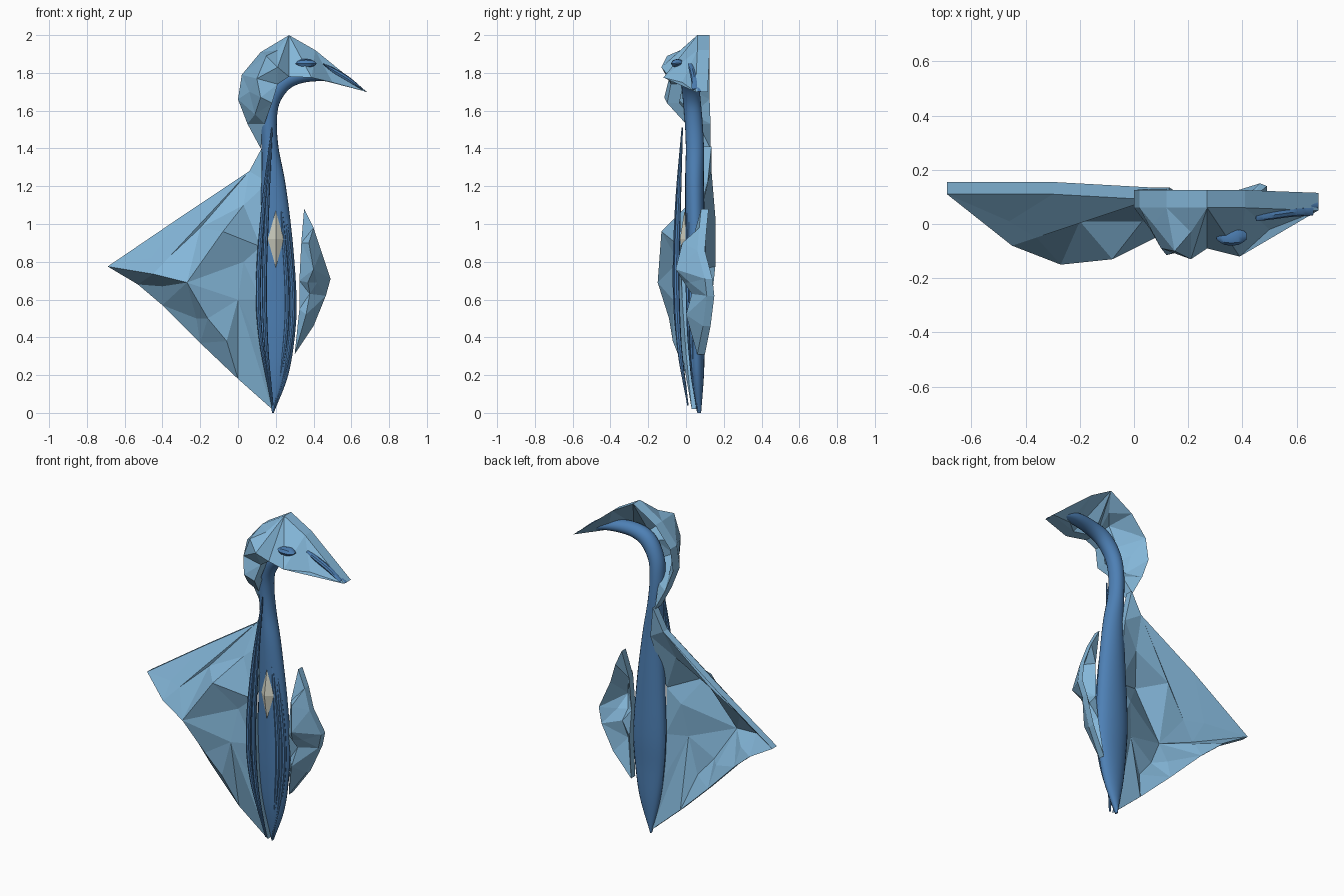
import bpy, bmesh, math
from mathutils import Vector
from mathutils.geometry import delaunay_2d_cdt
from mathutils.bvhtree import BVHTree


def material(name, rgb):
    m = bpy.data.materials.new(name)
    m.diffuse_color = (*rgb, 1)
    return m


LIGHT = material("light blue", (0.23, 0.47, 0.69))
DARK = material("deep blue", (0.075, 0.215, 0.46))
CREAM = material("cream", (0.66, 0.67, 0.57))


def finish(name, bm, mat, smooth=False):
    bmesh.ops.recalc_face_normals(bm, faces=bm.faces)
    me = bpy.data.meshes.new(name)
    bm.to_mesh(me)
    bm.free()
    ob = bpy.data.objects.new(name, me)
    bpy.context.collection.objects.link(ob)
    me.materials.append(mat)
    if smooth:
        bpy.ops.object.select_all(action='DESELECT')
        ob.select_set(True)
        bpy.context.view_layer.objects.active = ob
        bpy.ops.object.shade_smooth_by_angle(angle=math.radians(35))
    return ob


def shell(name, rim, inner, t, creases=()):
    """Faceted relief shell: triangulated in front view, t thick along y."""
    pts = rim + inner
    n = len(rim)
    vs, _, tris, orig, _, _ = delaunay_2d_cdt(
        [Vector((p[0], p[2])) for p in pts],
        [(i, (i + 1) % n) for i in range(n)] + list(creases), [], 1, 1e-5)
    ys = [pts[o[0]][1] if o else 0 for o in orig]
    bm = bmesh.new()
    front = [bm.verts.new((v.x, y, v.y)) for v, y in zip(vs, ys)]
    for tri in tris:
        bm.faces.new([front[i] for i in tri])
    ext = bmesh.ops.extrude_face_region(bm, geom=bm.faces[:], use_keep_orig=True)
    bmesh.ops.translate(bm, vec=(0, t, 0),
                        verts=[g for g in ext["geom"] if isinstance(g, bmesh.types.BMVert)])
    return finish(name, bm, LIGHT)


def blade(name, keys, steps=6, seg=14):
    """Loft along a smooth path; each key is x, y, z, half width, half depth."""
    k = [Vector(p) for p in keys]
    k = [2 * k[0] - k[1]] + k + [2 * k[-1] - k[-2]]
    path = []
    for i in range(1, len(k) - 2):
        a, b, c, d = k[i - 1:i + 3]
        for s in range(steps):
            u = s / steps
            path.append(0.5 * (2 * b + (c - a) * u + (2 * a - 5 * b + 4 * c - d) * u * u
                               + (3 * b - a - 3 * c + d) * u ** 3))
    path.append(k[-2])
    bm = bmesh.new()
    rings = []
    for i, p in enumerate(path):
        tan = path[min(i + 1, len(path) - 1)] - path[max(i - 1, 0)]
        side = Vector((tan[2], 0, -tan[0])).normalized()
        w, h = max(p[3], 0.002), max(p[4], 0.002)
        rings.append([bm.verts.new(Vector(p[:3]) + side * w * math.cos(q)
                                   + Vector((0, h * math.sin(q), 0)))
                      for q in (2 * math.pi * j / seg for j in range(seg))])
    for r, s in zip(rings, rings[1:]):
        for j in range(seg):
            bm.faces.new((r[j], r[(j + 1) % seg], s[(j + 1) % seg], s[j]))
    bm.faces.new(rings[0])
    bm.faces.new(rings[-1])
    return finish(name, bm, DARK, True)


# Large faceted wing on the left, folds running out from its peak
shell("large_wing",
      [(0.13, 0.09, 1.41), (0.06, 0.09, 1.28), (-0.30, 0.11, 1.04), (-0.69, 0.11, 0.775),
       (-0.53, 0.10, 0.68), (-0.40, 0.06, 0.57), (-0.20, 0.03, 0.37), (0.0, 0.01, 0.18),
       (0.18, 0.03, 0.02), (0.13, 0.0, 0.32), (0.12, -0.02, 0.60), (0.12, -0.03, 0.88),
       (0.16, 0.07, 1.22)],
      [(-0.27, -0.15, 0.69), (-0.08, -0.13, 0.96), (-0.45, -0.08, 0.735), (-0.46, 0.01, 0.82),
       (-0.36, -0.05, 0.83), (-0.22, -0.02, 0.50), (-0.16, -0.09, 0.50), (0.0, -0.07, 0.60),
       (-0.20, 0.01, 0.98), (0.03, 0.01, 1.10), (0.03, -0.04, 0.80), (-0.06, -0.07, 0.38),
       (-0.40, 0.0, 0.67)],
      0.045,
      [(3, 15), (15, 13), (13, 25), (1, 16), (1, 17), (1, 21), (21, 13), (13, 14), (13, 23),
       (13, 20), (13, 19), (20, 8)])

# Small faceted wing on the right
shell("small_wing",
      [(0.35, 0.08, 1.08), (0.40, 0.07, 0.98), (0.44, 0.06, 0.86), (0.49, 0.10, 0.71),
       (0.465, 0.11, 0.62), (0.40, 0.09, 0.46), (0.30, 0.06, 0.31), (0.325, 0.04, 0.55),
       (0.325, 0.02, 0.70), (0.335, 0.03, 0.90)],
      [(0.40, -0.055, 0.76), (0.42, 0.02, 0.69), (0.38, 0.03, 0.63), (0.375, -0.02, 0.90),
       (0.37, -0.01, 0.69), (0.36, 0.0, 0.52)],
      0.04)

# Faceted head with beak
head = shell("head",
             [(0.12, 0.065, 1.40), (0.05, 0.065, 1.53), (0.0, 0.06, 1.66), (0.02, 0.06, 1.79),
              (0.12, 0.06, 1.91), (0.27, 0.06, 2.0), (0.41, 0.06, 1.92), (0.68, 0.05, 1.70),
              (0.50, -0.02, 1.75), (0.39, -0.12, 1.775), (0.27, -0.09, 1.78),
              (0.21, -0.08, 1.74), (0.18, -0.10, 1.64), (0.14, 0.0, 1.53)],
             [(0.21, -0.13, 1.83), (0.15, -0.10, 1.89), (0.10, -0.09, 1.77),
              (0.12, -0.115, 1.67), (0.06, -0.02, 1.70), (0.07, 0.0, 1.83),
              (0.09, -0.03, 1.58), (0.21, -0.03, 1.92)],
             0.065, [(5, 9), (7, 9), (5, 14)])

# Smooth body, neck and lower beak in one sweep
blade("body_and_neck",
      [(0.185, 0.07, 0.0, 0.004, 0.01), (0.20, 0.06, 0.2, 0.065, 0.035),
       (0.205, 0.055, 0.4, 0.095, 0.045), (0.205, 0.055, 0.6, 0.105, 0.052),
       (0.20, 0.05, 0.9, 0.09, 0.052), (0.188, 0.045, 1.2, 0.065, 0.05),
       (0.17, 0.047, 1.4, 0.045, 0.048), (0.163, 0.04, 1.55, 0.043, 0.047),
       (0.18, 0.03, 1.66, 0.045, 0.047), (0.24, 0.022, 1.75, 0.048, 0.047),
       (0.33, 0.022, 1.787, 0.042, 0.045), (0.45, 0.04, 1.79, 0.034, 0.04),
       (0.57, 0.058, 1.757, 0.018, 0.025), (0.68, 0.07, 1.70, 0.002, 0.01)], seg=20)

# Long slender feathers laid over the body
strands = {
    "feather_outer_left": [(0.18, -0.02, 1.51), (0.135, -0.045, 1.1), (0.108, -0.055, 0.7),
                           (0.12, -0.04, 0.4), (0.18, 0.01, 0.04)],
    "feather_inner_left": [(0.18, -0.02, 1.50), (0.155, -0.04, 1.1), (0.14, -0.05, 0.7),
                           (0.15, -0.035, 0.35), (0.185, 0.01, 0.04)],
    "feather_inner_right": [(0.19, 0.02, 1.42), (0.235, 0.012, 1.0), (0.26, 0.015, 0.6),
                            (0.24, 0.028, 0.3), (0.187, 0.06, 0.01)],
    "feather_outer_right": [(0.19, 0.03, 1.42), (0.255, 0.025, 1.0), (0.29, 0.03, 0.6),
                            (0.265, 0.035, 0.3), (0.19, 0.06, 0.01)],
}
for name, pts in strands.items():
    blade(name, [(*p, w, w * 1.2) for p, w in zip(pts, (0.003, 0.011, 0.013, 0.011, 0.003))], seg=8)

# Chest gem: a long four-sided crystal
bm = bmesh.new()
ring = [bm.verts.new((0.2 + 0.042 * c, 0.0 + 0.032 * s, 0.92))
        for c, s in ((1, 0), (0, 1), (-1, 0), (0, -1))]
for z in (0.77, 1.07):
    tip = bm.verts.new((0.2, -0.008, z))
    for i in range(4):
        bm.faces.new((ring[i], ring[(i + 1) % 4], tip))
finish("chest_gem", bm, CREAM)

# Eye and beak stripe follow the head surface
hm = head.data
tree = BVHTree.FromPolygons([v.co for v in hm.vertices], [p.vertices[:] for p in hm.polygons])


def on_head(x, z):
    hit = tree.ray_cast(Vector((x, -1, z)), Vector((0, 1, 0)))[0]
    return hit.y if hit else 0.05


eye_y = on_head(0.36, 1.85) + 0.008
blade("eye", [(x, eye_y, 1.85, w, d) for x, w, d in
              ((0.305, 0.003, 0.012), (0.335, 0.022, 0.032),
               (0.385, 0.022, 0.032), (0.415, 0.003, 0.012))], steps=2, seg=8)
blade("beak_stripe", [(x, on_head(x, z), z, w, 0.017) for x, z, w in
                      ((0.45, 1.848, 0.002), (0.51, 1.81, 0.014), (0.58, 1.768, 0.014),
                       (0.66, 1.713, 0.004))], seg=8)
